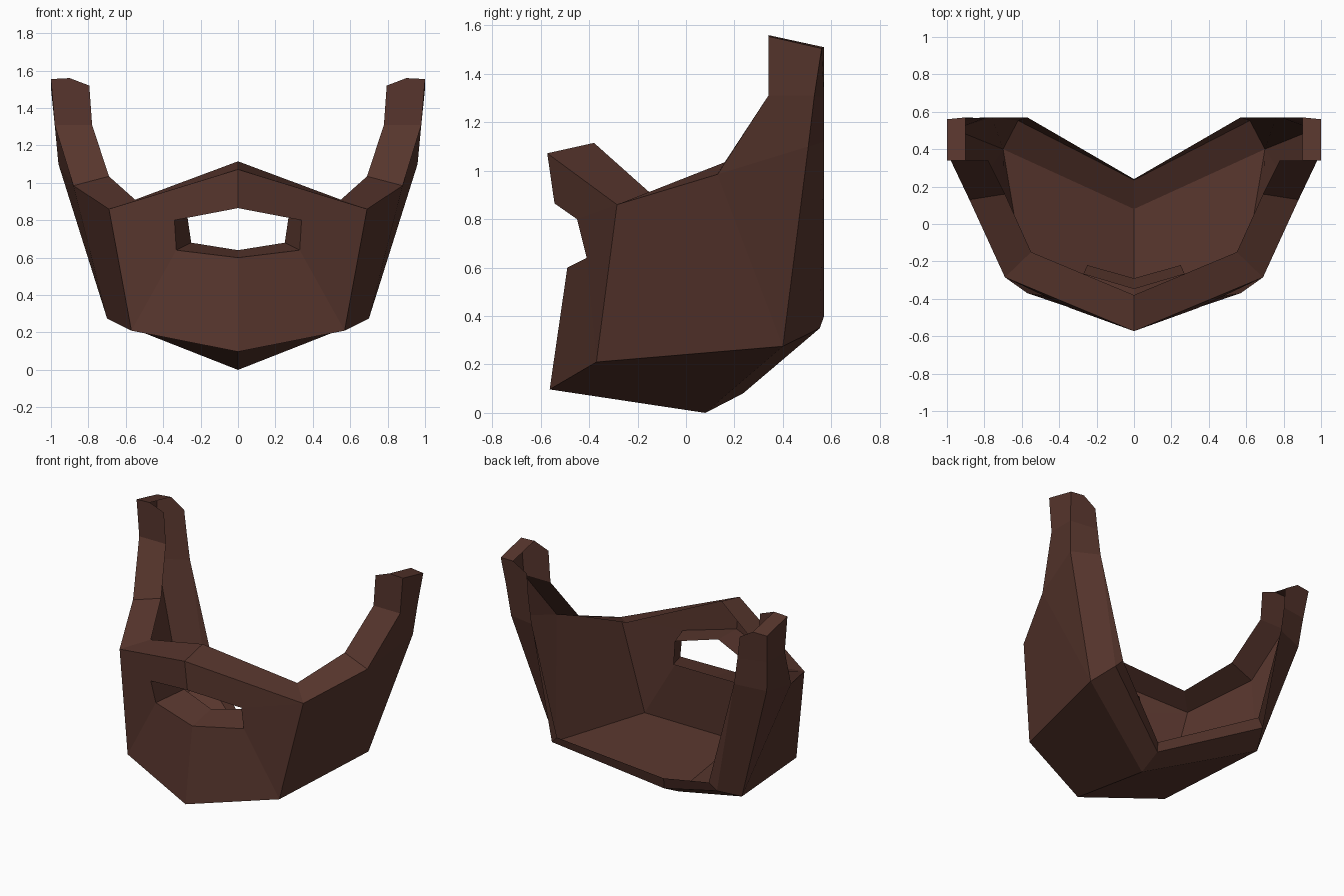
import bpy
import bmesh

default_cube = bpy.data.objects.get("Cube")
if default_cube:
    bpy.data.objects.remove(default_cube, do_unlink=True)

# One matte brown for the whole piece
BROWN = (0.095, 0.036, 0.026, 1.0)
brown = bpy.data.materials.new("dark_brown")
brown.use_nodes = True
brown.diffuse_color = BROWN
shader = brown.node_tree.nodes["Principled BSDF"]
shader.inputs["Base Color"].default_value = BROWN
shader.inputs["Roughness"].default_value = 0.8

bm = bmesh.new()


def add_loop(*points):
    return [bm.verts.new(p) for p in points]


def bridge(first, second):
    """Join two loops of equal length with a strip of quads."""
    for i in range(len(first) - 1):
        bm.faces.new((first[i], first[i + 1], second[i + 1], second[i]))


# Top rim of the left half, from the centre of the face to the arm tip
rim = add_loop((0, -.573, 1.072), (.69, -.285, .86), (.88, .13, .985),
               (.98, .34, 1.31), (1, .34, 1.555))
rim_edge = add_loop((0, -.38, 1.115), (.55, -.15, .91), (.69, .16, 1.035),
                    (.78, .34, 1.31), (.795, .34, 1.52))
# Back edge, from under the chin to the arm tip
back = add_loop((0, .08, 0), (.7, .4, .275), (.96, .505, 1.1),
                (.98, .53, 1.31), (1, .56, 1.505))
back_edge = add_loop((0, .235, .08), (.62, .553, .35), (.76, .57, 1.12),
                     (.785, .57, 1.3), (.8, .565, 1.45))
# Upright lip standing on the back edge of the floor
lip = add_loop((0, .24, .15), (.57, .57, .4))
# Mouth opening, from its top centre to its bottom centre
mouth = add_loop((0, -.543, .865), (.34, -.45, .8),
                 (.33, -.41, .64), (0, -.49, .6))
mouth_edge = add_loop((0, -.345, .87), (.27, -.265, .815),
                      (.25, -.22, .68), (0, -.29, .64))
# Chin edge, and the inner side of the cap on the arm tip
middle, jaw = add_loop((0, -.563, .097), (.57, -.37, .21))
tip_front, tip_back = add_loop((.9, .34, 1.56), (.9, .57, 1.51))

# Flanges turned inward around the rim, the back and the mouth
bridge(rim[:4], rim_edge[:4])
bridge(back[:4], back_edge[:4])
bridge(mouth, mouth_edge)
bm.faces.new((rim[3], rim_edge[3], rim_edge[4], tip_front, rim[4]))
bm.faces.new((back[3], back_edge[3], back_edge[4], tip_back, back[4]))

# Lip behind the floor and cap on the arm tip
bridge(back_edge[:2], lip)
bm.faces.new((back_edge[1], back_edge[2], lip[1]))
bm.faces.new((rim[4], tip_front, tip_back, back[4]))

# Front of the face around the mouth
bridge(rim[:2], mouth[:2])
bridge([rim[1], jaw, middle], mouth[1:])

# Underside, cheek and outer side of the arm
bridge([middle, jaw], back[:2])
bm.faces.new((rim[1], jaw, back[1], rim[2]))
bm.faces.new((rim[2], back[1], back[2]))
bridge(rim[2:], back[2:])

# Mirror the half into one thin shell with outward normals
bmesh.ops.mirror(bm, geom=bm.verts[:] + bm.edges[:] + bm.faces[:],
                 axis="X", merge_dist=0.001)
bmesh.ops.remove_doubles(bm, verts=bm.verts[:], dist=0.001)
bmesh.ops.recalc_face_normals(bm, faces=bm.faces[:])
bm.normal_update()
front_face = min(bm.faces, key=lambda f: f.calc_center_median().y)
if front_face.normal.y > 0:
    bmesh.ops.reverse_faces(bm, faces=bm.faces[:])

mesh = bpy.data.meshes.new("jaw_guard")
bm.to_mesh(mesh)
bm.free()
mesh.materials.append(brown)
jaw_guard = bpy.data.objects.new("jaw_guard", mesh)
bpy.context.collection.objects.link(jaw_guard)
